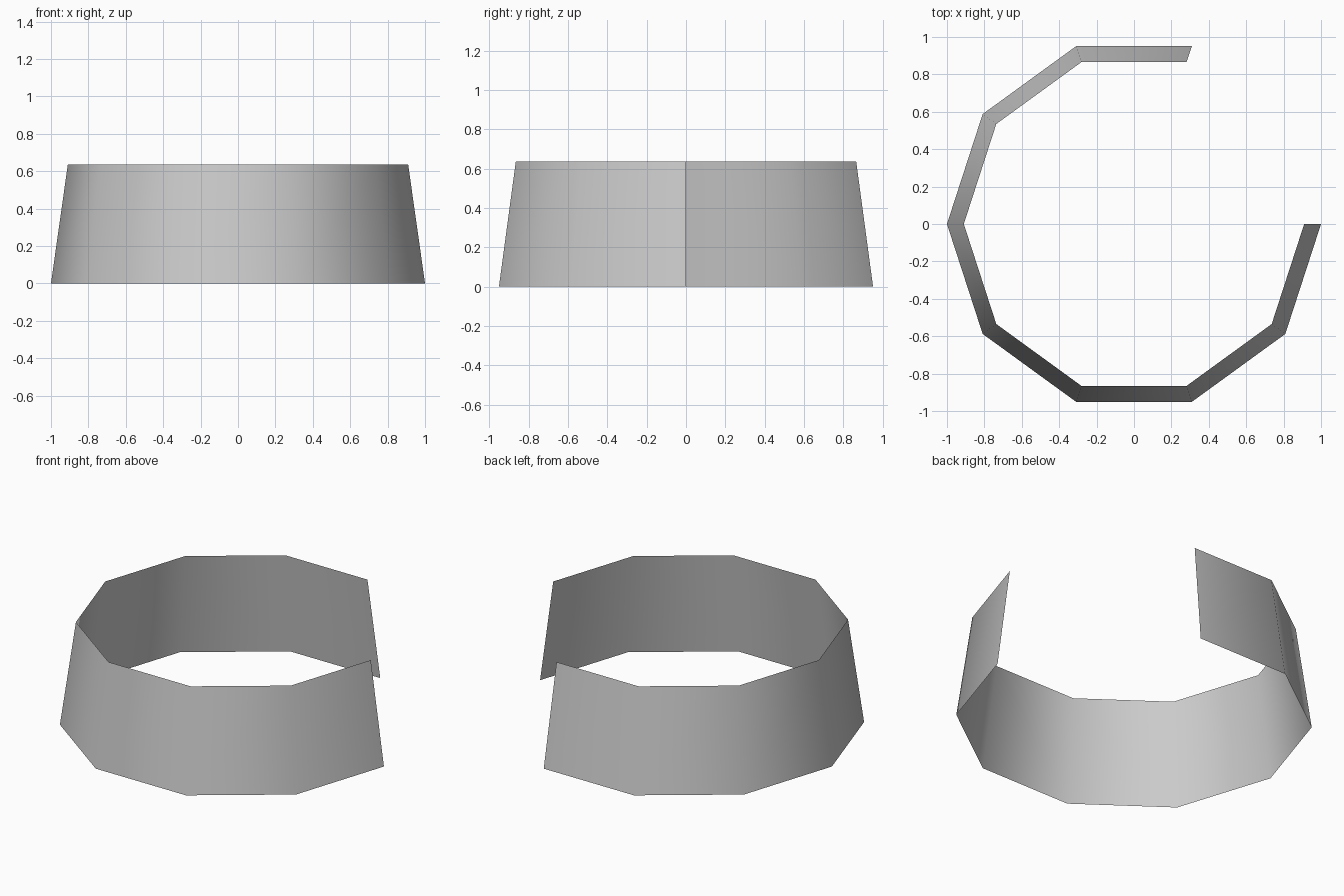
import bpy, bmesh, math

if "Cube" in bpy.data.objects:
    bpy.data.objects.remove(bpy.data.objects["Cube"])

SIDES = 10            # full ring would be a decagon
FIRST, LAST = 2, 10   # open gap between corners 0 and 2
HEIGHT = 0.635
R_BOTTOM, R_TOP = 1.0, 0.91

grey = bpy.data.materials.new("plain grey")
grey.diffuse_color = (0.6, 0.6, 0.6, 1)
grey.use_nodes = True
grey.node_tree.nodes["Principled BSDF"].inputs["Base Color"].default_value = grey.diffuse_color


def corner(i, radius, z):
    a = 2 * math.pi * i / SIDES
    return (radius * math.cos(a), radius * math.sin(a), z)


# Open tapered band: a single smooth-shaded sheet facing outward
bm = bmesh.new()
columns = [(bm.verts.new(corner(i, R_BOTTOM, 0)),
            bm.verts.new(corner(i, R_TOP, HEIGHT)))
           for i in range(FIRST, LAST + 1)]
for (b0, t0), (b1, t1) in zip(columns, columns[1:]):
    bm.faces.new((b0, b1, t1, t0)).smooth = True

mesh = bpy.data.meshes.new("open_band")
bm.to_mesh(mesh)
bm.free()
mesh.materials.append(grey)
band = bpy.data.objects.new("open_band", mesh)
bpy.context.collection.objects.link(band)
